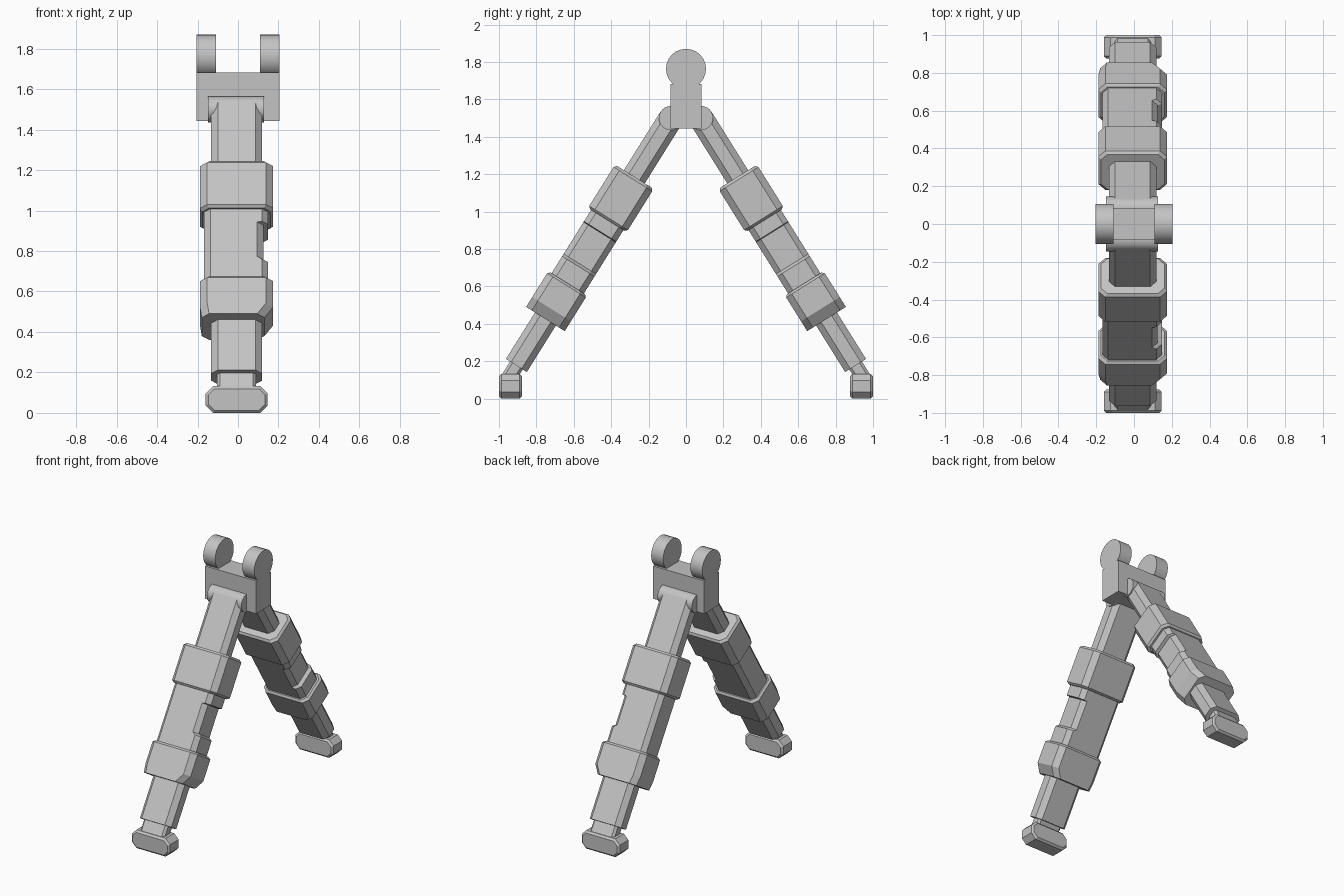
import bpy, bmesh, math
from mathutils import Matrix

cube = bpy.data.objects.get("Cube")
if cube:
    bpy.data.objects.remove(cube, do_unlink=True)

grey = bpy.data.materials.new("plain_grey")
grey.use_nodes = True
COLOR = (0.55, 0.55, 0.55, 1)
grey.diffuse_color = COLOR
grey.node_tree.nodes["Principled BSDF"].inputs["Base Color"].default_value = COLOR

MID = -0.007                    # legs sit slightly off centre in x
TILT = math.radians(32)
SN, CS = math.sin(TILT), math.cos(TILT)


def finish(name, bm, smooth=False):
    bmesh.ops.recalc_face_normals(bm, faces=bm.faces)
    mesh = bpy.data.meshes.new(name)
    bm.to_mesh(mesh)
    bm.free()
    mesh.materials.append(grey)
    ob = bpy.data.objects.new(name, mesh)
    bpy.context.collection.objects.link(ob)
    if smooth:
        bpy.ops.object.select_all(action='DESELECT')
        ob.select_set(True)
        bpy.context.view_layer.objects.active = ob
        bpy.ops.object.shade_smooth_by_angle(angle=math.radians(35))
    return ob


def octagon(left, right, half, c):
    """Rectangle with chamfered corners, as (x, t) pairs."""
    return [(left + c, -half), (right - c, -half), (right, c - half), (right, half - c),
            (right - c, half), (left + c, half), (left, half - c), (left, c - half)]


def loft(name, rings, place):
    """Join chamfered sections (s, left, right, half, chamfer) along s."""
    bm = bmesh.new()
    loops = [[bm.verts.new(place(x, s, t)) for x, t in octagon(*sec)] for s, *sec in rings]
    bm.faces.new(loops[0])
    bm.faces.new(loops[-1])
    for a, b in zip(loops, loops[1:]):
        for i in range(len(a)):
            j = (i + 1) % len(a)
            bm.faces.new((a[i], a[j], b[j], b[i]))
    return finish(name, bm)


def disc(name, x, y, z, radius, width, sides):
    """Cylinder lying along x."""
    bm = bmesh.new()
    turn = Matrix.Translation((x, y, z)) @ Matrix.Rotation(math.pi / 2, 4, 'Y')
    bmesh.ops.create_cone(bm, cap_ends=True, segments=sides, radius1=radius,
                          radius2=radius, depth=width, matrix=turn)
    return finish(name, bm, smooth=True)


# Mounting head: block with two upright round lugs
bm = bmesh.new()
bmesh.ops.create_cube(bm, size=1, matrix=Matrix.Translation((0, 0, 1.562))
                      @ Matrix.Diagonal((0.41, 0.168, 0.238, 1)))
finish("head_block", bm)
for label, x in (("right", -0.157), ("left", 0.157)):
    disc(label + "_lug", x, 0, 1.763, 0.107, 0.096, 24)

for label, sign in (("front", -1), ("back", 1)):
    def leg(x, s, t):
        return (MID + x, sign * (0.08 + SN * s + CS * t), 1.5 - CS * s + SN * t)

    def upright(x, s, t):
        return (MID + x, sign * (0.938 + s), 0.066 + t)

    # Hinge barrel and telescoping inner leg
    disc(label + "_hinge", -0.01, sign * 0.08, 1.5, 0.065, 0.276, 24)
    shaft = (-0.126, 0.126, 0.066, 0.033)
    loft(label + "_shaft", [(0, *shaft), (1.56, *shaft)], leg)
    ankle = (-0.096, 0.096, 0.04, 0.015)
    loft(label + "_ankle", [(1.5, *ankle), (1.64, *ankle)], leg)

    # Outer body with a shallow notch on one side
    body = (-0.16, 0.155, 0.102, 0.03)
    notch = (-0.16, 0.132, 0.102, 0.03)
    loft(label + "_body", [(0.6, *body), (0.715, *body), (0.72, *notch),
                           (0.92, *notch), (0.935, *body), (1.1, *body)], leg)

    # Upper and lower collars
    full = (-0.181, 0.181, 0.122, 0.036)
    cap = (-0.168, 0.168, 0.109, 0.034)
    loft(label + "_upper_collar", [(0.37, *cap), (0.385, *full),
                                   (0.63, *full), (0.643, *cap)], leg)
    tapered = (-0.172, 0.138, 0.122, 0.036)
    loft(label + "_lower_collar", [(1.042, *cap), (1.055, *full),
                                   (1.205, *full), (1.267, *tapered)], leg)

    # Foot pad with bevelled rim
    pad = (-0.153, 0.153, 0.066, 0.036)
    rim = (-0.14, 0.14, 0.053, 0.03)
    loft(label + "_foot", [(-0.062, *rim), (-0.049, *pad),
                           (0.049, *pad), (0.062, *rim)], upright)
